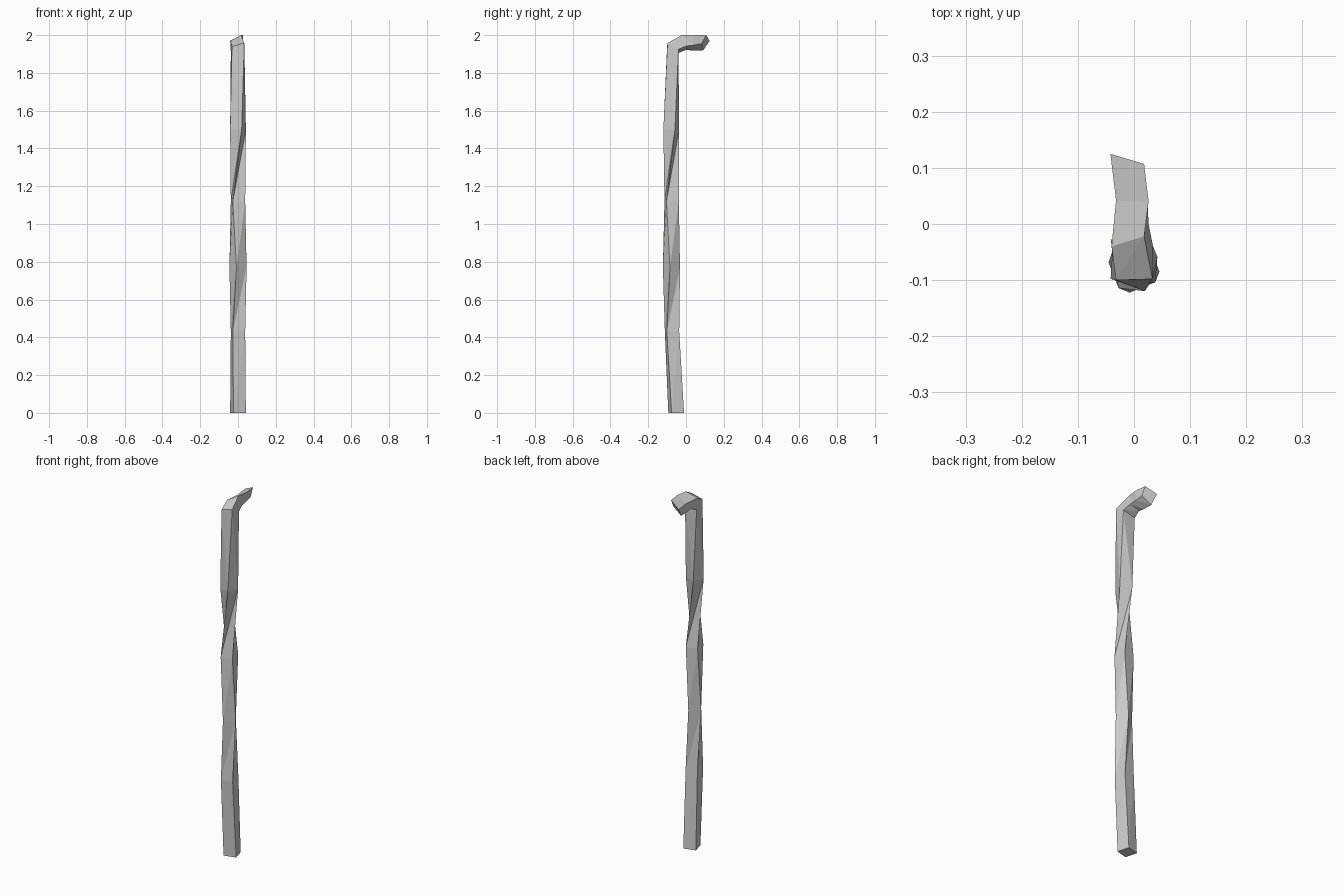
import bpy, bmesh
from math import cos, sin, radians

# Shaft: (z, centre y, radius, angle of the front corner) for each twisted square ring
shaft = [(0.00, -0.052, 0.048, -120),
         (0.43, -0.074, 0.047, -126),
         (0.77, -0.077, 0.046, -100),
         (1.12, -0.076, 0.047, -126),
         (1.50, -0.078, 0.046, -65)]
rings = [[(r * cos(radians(a + 90 * i)), cy + r * sin(radians(a + 90 * i)), z)
          for i in range(4)] for z, cy, r, a in shaft]

# Hook: four corners per ring, outer left, outer right, inner right, inner left
rings += [
    [(-0.032, -0.100, 1.940), (0.033, -0.098, 1.958), (0.034, -0.040, 1.925), (-0.038, -0.040, 1.905)],
    [(-0.040, -0.040, 1.970), (0.018, -0.022, 2.000), (0.026, 0.000, 1.942), (-0.030, 0.000, 1.922)],
    [(-0.032, 0.042, 1.970), (0.026, 0.040, 2.000), (0.024, 0.040, 1.947), (-0.030, 0.040, 1.918)],
    [(-0.042, 0.125, 1.970), (0.018, 0.107, 2.000), (0.020, 0.083, 1.955), (-0.034, 0.092, 1.920)]]

bm = bmesh.new()
loops = [[bm.verts.new(p) for p in ring] for ring in rings]

# Sides: every quad split the same way so the twist pinches in one direction
for low, up in zip(loops, loops[1:]):
    for i in range(4):
        j = (i + 1) % 4
        bm.faces.new((low[i], low[j], up[j]))
        bm.faces.new((low[i], up[j], up[i]))

# Flat foot and folded hook tip
bm.faces.new(loops[0][::-1])
a, b, c, d = loops[-1]
bm.faces.new((a, b, c))
bm.faces.new((a, c, d))
bmesh.ops.recalc_face_normals(bm, faces=bm.faces[:])

mesh = bpy.data.meshes.new("hooked_staff")
bm.to_mesh(mesh)
bm.free()
bpy.context.collection.objects.link(bpy.data.objects.new("hooked_staff", mesh))
